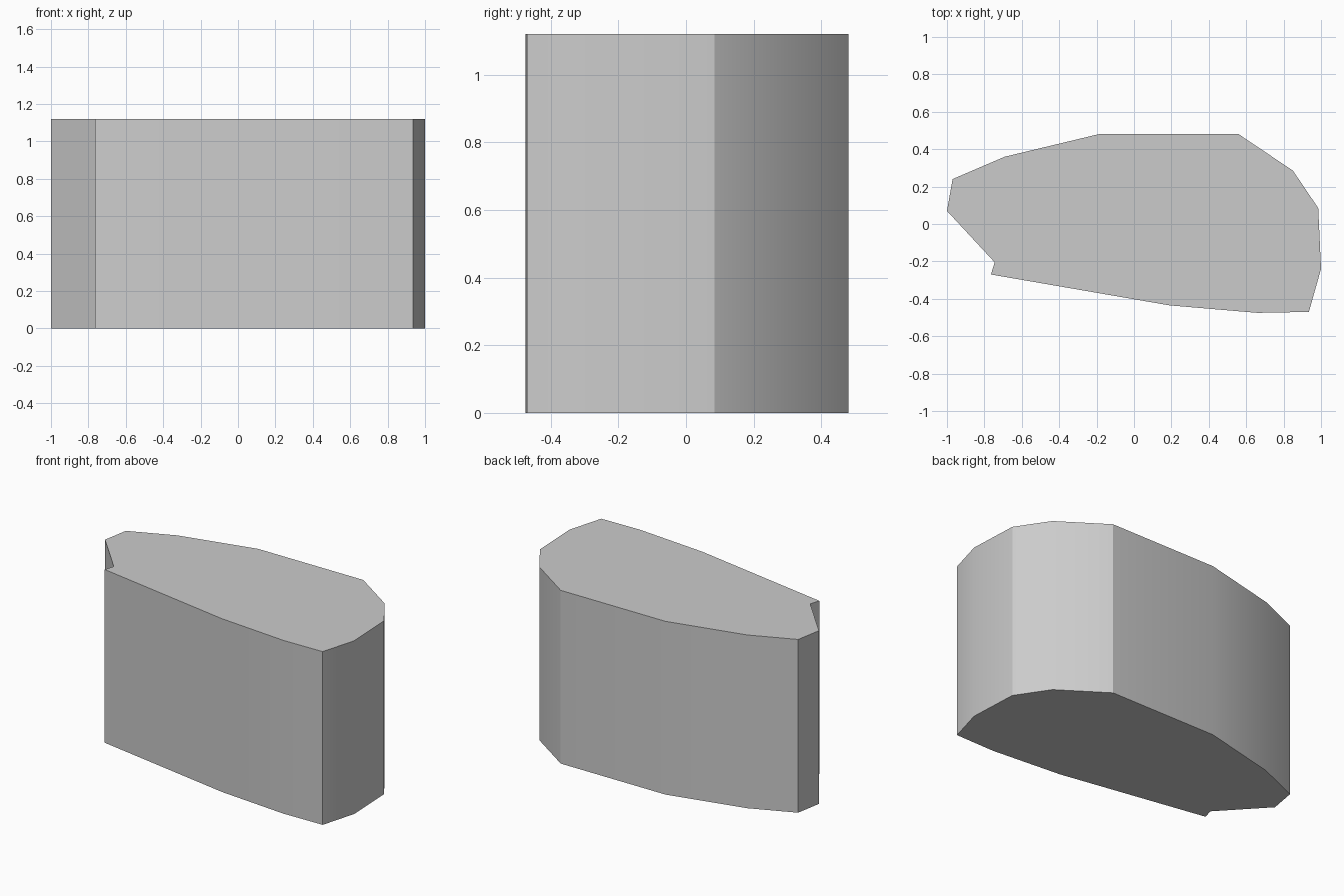
import bpy
import bmesh
import math

if "Cube" in bpy.data.objects:
    bpy.data.objects.remove(bpy.data.objects["Cube"], do_unlink=True)

HEIGHT = 1.12

# Plan outline, counter-clockwise, with the small notch at the front right
OUTLINE = [
    (-0.765, -0.27), (0.19, -0.435), (0.66, -0.475), (0.935, -0.47),
    (1.0, -0.24), (0.985, 0.085), (0.85, 0.285), (0.56, 0.48),
    (-0.19, 0.48), (-0.69, 0.36), (-0.97, 0.24), (-1.0, 0.07),
    (-0.745, -0.205),
]

# Plain grey material
grey = bpy.data.materials.new("light_grey")
grey.use_nodes = True
colour = (0.6, 0.6, 0.6, 1.0)
grey.diffuse_color = colour
grey.node_tree.nodes["Principled BSDF"].inputs["Base Color"].default_value = colour

# Extrude the outline into a solid block
bm = bmesh.new()
base = bm.faces.new([bm.verts.new((x, y, 0)) for x, y in OUTLINE])
top = bmesh.ops.extrude_face_region(bm, geom=[base], use_keep_orig=True)
top_verts = [g for g in top["geom"] if isinstance(g, bmesh.types.BMVert)]
bmesh.ops.translate(bm, verts=top_verts, vec=(0, 0, HEIGHT))
bmesh.ops.recalc_face_normals(bm, faces=bm.faces)

mesh = bpy.data.meshes.new("block")
bm.to_mesh(mesh)
bm.free()
mesh.materials.append(grey)
block = bpy.data.objects.new("block", mesh)
bpy.context.collection.objects.link(block)

# Soft side walls with crisp rims and corners
bpy.ops.object.select_all(action="DESELECT")
block.select_set(True)
bpy.context.view_layer.objects.active = block
bpy.ops.object.shade_smooth_by_angle(angle=math.radians(30))
